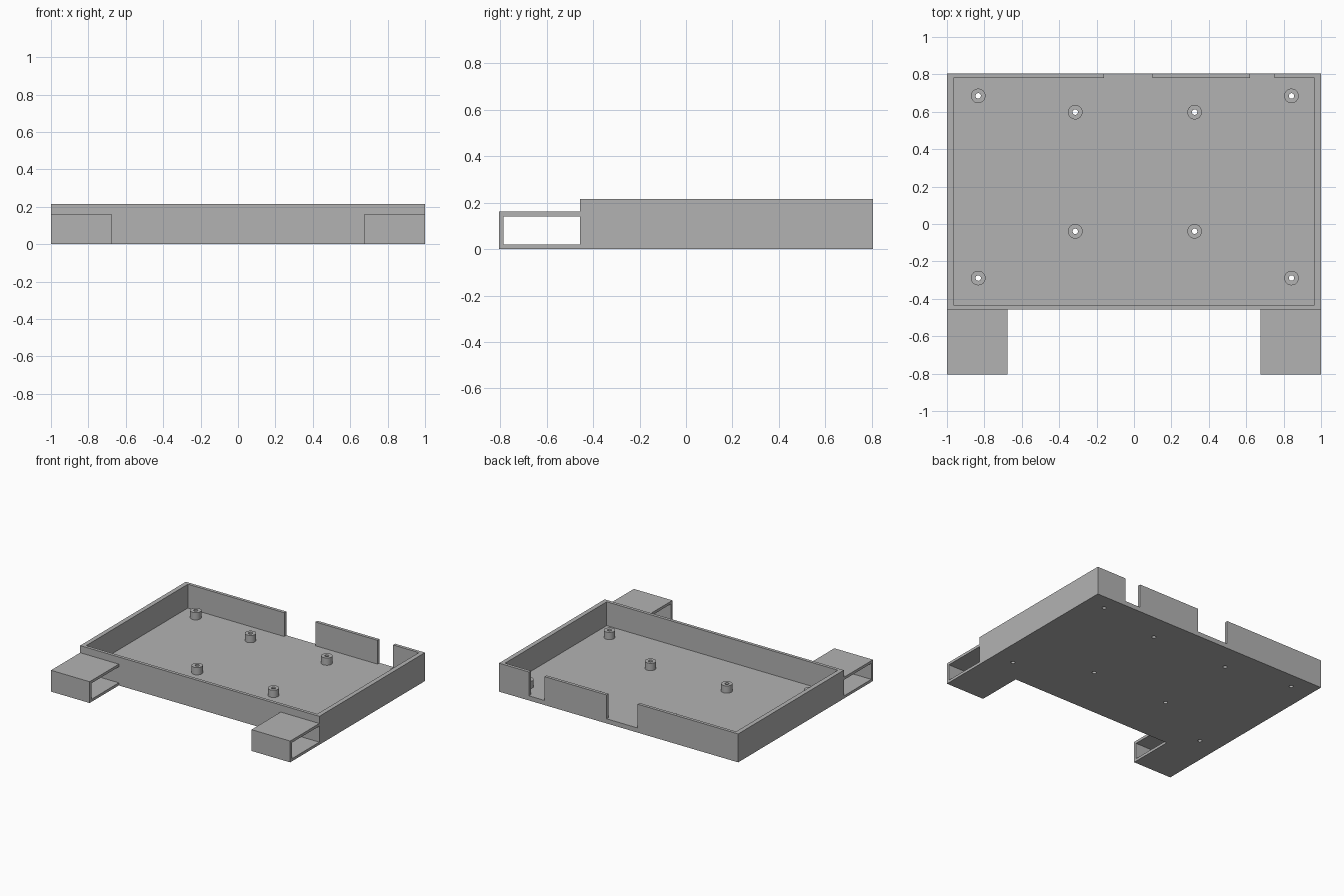
import bpy
import bmesh
from math import radians, tau
from mathutils import Matrix, Vector

cube = bpy.data.objects.get("Cube")
if cube:
    bpy.data.objects.remove(cube, do_unlink=True)

# Main dimensions
HALF_X, BACK, FRONT, FOOT_FRONT = 1.0, 0.805, -0.457, -0.805
HEIGHT, FLOOR = 0.215, 0.035
SIDE_WALL, END_WALL = 0.034, 0.024
BOSS_TOP, BOSS_R, HOLE_R = 0.09, 0.039, 0.0145
BOSSES = [(x, y) for xs, ys in (((-0.833, 0.842), (0.685, -0.289)),
                                ((-0.314, 0.324), (0.598, -0.039)))
          for x in xs for y in ys]

grey = bpy.data.materials.new("plain_grey")
grey.use_nodes = True
grey.diffuse_color = (0.45, 0.45, 0.45, 1)
grey.node_tree.nodes["Principled BSDF"].inputs["Base Color"].default_value = grey.diffuse_color


def make_object(name, bm):
    bmesh.ops.recalc_face_normals(bm, faces=bm.faces[:])
    mesh = bpy.data.meshes.new(name)
    bm.to_mesh(mesh)
    bm.free()
    mesh.materials.append(grey)
    obj = bpy.data.objects.new(name, mesh)
    bpy.context.collection.objects.link(obj)
    return obj


def add_box(bm, low, high):
    low, high = Vector(low), Vector(high)
    place = Matrix.Translation((low + high) / 2) @ Matrix.Diagonal((*(high - low), 1))
    bmesh.ops.create_cube(bm, size=1, matrix=place)


def box(name, low, high):
    bm = bmesh.new()
    add_box(bm, low, high)
    return make_object(name, bm)


def cut(target, cutter):
    """Subtract the cutter, bake the result and discard the cutter."""
    cutter.hide_render = True
    mod = target.modifiers.new("cut", 'BOOLEAN')
    mod.operation, mod.solver, mod.object = 'DIFFERENCE', 'EXACT', cutter
    bpy.context.view_layer.update()
    graph = bpy.context.evaluated_depsgraph_get()
    mesh = bpy.data.meshes.new_from_object(target.evaluated_get(graph))
    target.modifiers.clear()
    target.data = mesh
    bpy.data.objects.remove(cutter, do_unlink=True)


def smooth(obj):
    bpy.ops.object.select_all(action='DESELECT')
    obj.select_set(True)
    bpy.context.view_layer.objects.active = obj
    bpy.ops.object.shade_smooth_by_angle(angle=radians(35))


# Open tray
tray = box("tray", (-HALF_X, FRONT, 0), (HALF_X, BACK, HEIGHT))
cut(tray, box("cavity_cutter",
              (-HALF_X + SIDE_WALL, FRONT + END_WALL, FLOOR),
              (HALF_X - SIDE_WALL, BACK - END_WALL, HEIGHT + 0.1)))

# Cable notches in the back wall, down to the floor
for left, right in ((-0.16, 0.10), (0.62, 0.75)):
    cut(tray, box("notch_cutter", (left, BACK - 0.1, FLOOR),
                  (right, BACK + 0.1, HEIGHT + 0.1)))

# Screw holes through the floor
bm = bmesh.new()
for x, y in BOSSES:
    bmesh.ops.create_cone(bm, cap_ends=True, segments=24, radius1=HOLE_R,
                          radius2=HOLE_R, depth=0.2,
                          matrix=Matrix.Translation((x, y, 0)))
cut(tray, make_object("hole_cutter", bm))
smooth(tray)

# Hollow standoffs
for i, (x, y) in enumerate(BOSSES, 1):
    bm = bmesh.new()
    outline = [(HOLE_R, FLOOR), (BOSS_R, FLOOR), (BOSS_R, BOSS_TOP), (HOLE_R, BOSS_TOP)]
    verts = [bm.verts.new((x + r, y, z)) for r, z in outline]
    edges = [bm.edges.new((verts[k - 1], verts[k])) for k in range(len(verts))]
    bmesh.ops.spin(bm, geom=verts + edges, cent=(x, y, 0), axis=(0, 0, 1),
                   angle=tau, steps=24)
    bmesh.ops.remove_doubles(bm, verts=bm.verts[:], dist=0.0005)
    smooth(make_object(f"standoff_{i}", bm))

# Front feet: loops of thin plate, open at both sides and closed by the tray
for name, start, end in (("right_foot", -HALF_X, -0.677), ("left_foot", 0.677, HALF_X)):
    outline = [(FRONT, 0), (FOOT_FRONT, 0), (FOOT_FRONT, 0.161), (FRONT, 0.161),
               (FRONT, 0.141), (FOOT_FRONT + 0.02, 0.141),
               (FOOT_FRONT + 0.02, 0.02), (FRONT, 0.02)]
    bm = bmesh.new()
    side = bm.faces.new([bm.verts.new((start, y, z)) for y, z in outline])
    swept = bmesh.ops.extrude_face_region(bm, geom=[side], use_keep_orig=True)
    bmesh.ops.translate(bm, vec=(end - start, 0, 0),
                        verts=[g for g in swept["geom"] if isinstance(g, bmesh.types.BMVert)])
    make_object(name, bm)
